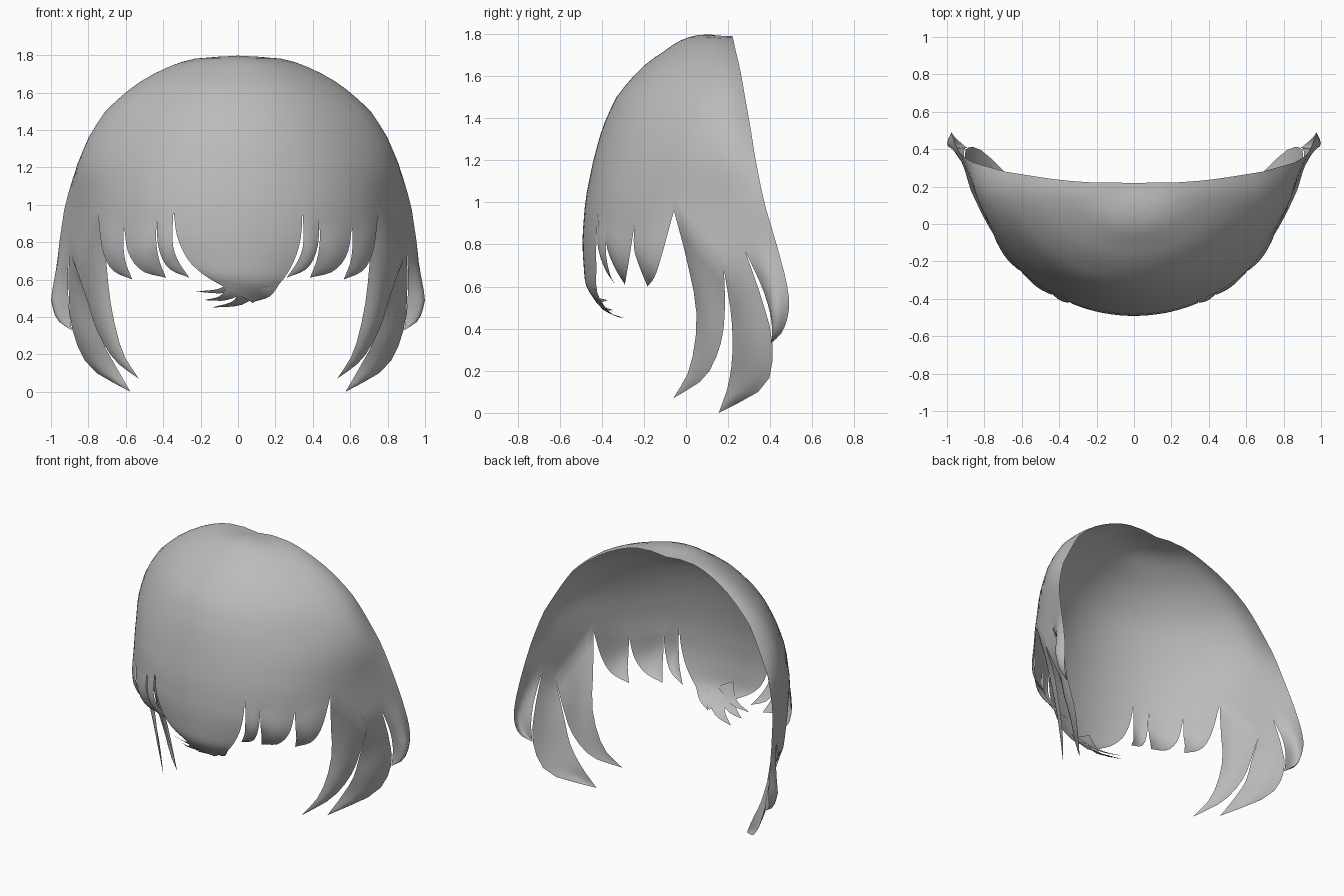
import bpy, bmesh, math
from mathutils import Vector

if "Cube" in bpy.data.objects:
    bpy.data.objects.remove(bpy.data.objects["Cube"])

# Dome profile: height, half width, front y, back y
PROFILE = [(1.797, 0, .1, .22), (1.78, .24, 0, .222), (1.72, .41, -.1, .235),
           (1.64, .55, -.21, .255), (1.5, .71, -.33, .28), (1.36, .8, -.395, .305),
           (1.2, .88, -.44, .33), (1.0, .925, -.48, .37), (.8, .955, -.49, .43),
           (.6, .99, -.46, .48), (.5, 1.0, -.41, .49), (.43, 1.0, -.30, .49)]
TOP = PROFILE[0][0]


def profile(z):
    q = math.sqrt(max(0, TOP - z))
    for a, b in zip(PROFILE, PROFILE[1:]):
        qa, qb = math.sqrt(TOP - a[0]), math.sqrt(TOP - b[0])
        if q <= qb:
            f = (q - qa) / (qb - qa)
            return [a[i] + (b[i] - a[i]) * f for i in (1, 2, 3)]
    return PROFILE[-1][1:]


def surf(t, z):
    """Point on the dome; t runs from -1 (left back edge) to 1 (right back edge)."""
    w, yf, yb = profile(z)
    a = abs(t)
    high = min(1, max(0, (z - 1) / .35))
    flare = -.045 * math.sin(math.pi * a ** 3)
    tuck = (.05 * math.sin(math.pi * a ** 4) - .03 * math.sin(math.pi * a) - .03 * a ** 6)
    x = w * (.9 * math.sin(a * math.pi / 2) + .1 * a + flare * (1 - high) + tuck * high)
    return Vector((math.copysign(x, t), yb - (yb - yf) * math.cos(a * math.pi / 2), z))


def t_at_x(x, z):
    lo, hi = 0, 1
    for _ in range(30):
        m = (lo + hi) / 2
        lo, hi = (m, hi) if surf(m, z).x < abs(x) else (lo, m)
    return math.copysign(lo, x)


def t_at_y(y, z):
    _, yf, yb = profile(z)
    return math.acos((yb - y) / (yb - yf)) * 2 / math.pi


def on_dome(pts, tuck=0):
    """Points on the dome at (x, z); the last ones are tucked inwards."""
    n = len(pts) - 1
    return [surf(t_at_x(x, z), z) + Vector((0, tuck * (i / n) ** 1.5, 0))
            for i, (x, z) in enumerate(pts)]


def spline(pts, s):
    """Smooth curve through the points at s in 0..1."""
    n = len(pts) - 1
    i = min(int(s * n), n - 1)
    f = s * n - i
    p1, p2 = pts[i], pts[i + 1]
    p0 = pts[i - 1] if i else 2 * p1 - p2
    p3 = pts[i + 2] if i + 2 <= n else 2 * p2 - p1
    return .5 * (2 * p1 + (p2 - p0) * f + (2 * p0 - 5 * p1 + 4 * p2 - p3) * f * f
                 + (3 * p1 - p0 - 3 * p2 + p3) * f ** 3)


def grid(bm, rows):
    vs = [[bm.verts.new(p) for p in r] for r in rows]
    for a, b in zip(vs, vs[1:]):
        for i in range(len(a) - 1):
            bm.faces.new((a[i], b[i], b[i + 1], a[i + 1]))


def lock(bm, top, left, right, n=10, puff=Vector()):
    """Tapering lock hanging from a row of points, between two edge curves."""
    m = len(top) - 1
    left, right = [top[0]] + left, [top[-1]] + right
    width = (top[-1] - top[0]).length
    bulge = [p - top[0].lerp(top[-1], i / m) for i, p in enumerate(top)]
    rows = []
    for j in range(n + 1):
        a, b = spline(left, j / n), spline(right, j / n)
        k = min(1, (b - a).length / width)
        grow = k * min(1, 2 * j / n)
        rows.append([a.lerp(b, i / m) + bulge[i] * k
                     + puff * (grow * math.sin(math.pi * i / m)) for i in range(m + 1)])
    grid(bm, rows)


def finish(bm, name):
    bmesh.ops.remove_doubles(bm, verts=bm.verts, dist=.0008)
    bmesh.ops.recalc_face_normals(bm, faces=bm.faces)
    # Open shell: make the front centre face outwards
    front = min(bm.faces, key=lambda f: f.calc_center_median().y)
    if front.normal.y > 0:
        bmesh.ops.reverse_faces(bm, faces=bm.faces)
    me = bpy.data.meshes.new(name)
    bm.to_mesh(me)
    bm.free()
    me.materials.append(grey)
    ob = bpy.data.objects.new(name, me)
    bpy.context.collection.objects.link(ob)
    bpy.context.view_layer.objects.active = ob
    ob.select_set(True)
    bpy.ops.object.shade_smooth_by_angle(angle=math.radians(60))
    ob.select_set(False)


grey = bpy.data.materials.new("hair_grey")
grey.diffuse_color = (.5, .5, .5, 1)
grey.use_nodes = True
grey.node_tree.nodes["Principled BSDF"].inputs["Base Color"].default_value = grey.diffuse_color

# Notches along the hem, from the middle to the back edge
notches = [(t_at_x(x, z), z) for x, z in [(.345, .97), (.435, .93), (.61, .89), (.75, .96)]]
notches += [(t_at_y(.18, .68), .68), (t_at_y(.28, .77), .77), (1, .8)]
hem = [(-t, z) for t, z in reversed(notches)] + notches


def span(i, n):
    """Hem points between notch i and the next one."""
    (ta, za), (tb, zb) = hem[i], hem[i + 1]
    return [(ta + (tb - ta) * k / n, za + (zb - za) * k / n) for k in range(n + 1)]


spans = [span(i, 16 if i == 6 else 6) for i in range(13)]
tops = [[surf(t, z) for t, z in s] for s in spans]

# Dome
bm = bmesh.new()
columns = [p for s in spans for p in s[:-1]] + [hem[-1]]
ROWS = 18
rows = [[surf(t, z + (TOP - z) * math.sin(k / ROWS * math.pi / 2)) for t, z in columns]
        for k in range(ROWS, -1, -1)]
# Shallow dip where the parting meets the back rim
for p in (p for r in rows for p in r):
    p.z -= .02 * math.exp(-(p.x / .09) ** 2) * min(1, max(0, (p.y - .12) / .1))
grid(bm, rows)

# Fringe locks: inner and outer edges as (x, z)
fringe = [([(.35, .8), (.32, .70), (.26, .61)], [(.425, .77), (.37, .66), (.26, .61)]),
          ([(.437, .8), (.42, .7), (.385, .61)], [(.585, .74), (.51, .645), (.385, .61)]),
          ([(.612, .78), (.60, .69), (.565, .6)], [(.725, .76), (.67, .65), (.565, .6)])]
# Side locks: front and rear edges as (x, y, z)
side = [([(.71, .0, .74), (.68, .05, .47), (.62, .02, .22), (.53, -.06, .07)],
         [(.81, .185, .5), (.755, .165, .33), (.66, .09, .17), (.53, -.06, .07)]),
        ([(.785, .215, .46), (.73, .22, .28), (.65, .2, .13), (.575, .155, 0)],
         [(.905, .36, .54), (.885, .41, .33), (.79, .375, .13), (.575, .155, 0)]),
        ([(.91, .36, .6), (.905, .40, .47), (.895, .41, .38), (.89, .405, .33)],
         [(.972, .475, .63), (.975, .49, .5), (.955, .46, .39), (.89, .405, .33)])]
locks = [(on_dome(a, .09), on_dome(b, .09), .015) for a, b in fringe]
locks += [([Vector(p) for p in a], [Vector(p) for p in b], f)
          for (a, b), f in zip(side, (.04, .025, .085))]


def flip(pts):
    return [Vector((-p.x, p.y, p.z)) for p in pts]


for i, (inner, outer, f) in enumerate(locks):
    nx, ny = (.55, -.83) if i < 3 else (.88, -.47)
    lock(bm, tops[7 + i], inner, outer, 10, Vector((nx, ny, 0)) * f)
    lock(bm, tops[5 - i], flip(outer), flip(inner), 10, Vector((-nx, ny, 0)) * f)

# Broad central lock swept to one side
lock(bm, tops[6], on_dome([(-.325, .83), (-.27, .71), (-.19, .63), (-.1, .575)]),
     on_dome([(.335, .82), (.295, .69), (.215, .57), (.08, .475)]), 12)
finish(bm, "hair_shell")

# Wisps at the tip of the central lock: root, edge mid points, tip as (x, z)
wisps = [((-.03, .66), (.08, .60), (-.08, .56), (-.06, .53), (-.225, .535)),
         ((-.06, .56), (.06, .54), (-.10, .51), (-.06, .49), (-.185, .49)),
         ((.0, .58), (.13, .54), (-.02, .49), (.02, .465), (-.14, .45)),
         ((.12, .6), (.23, .59), (.12, .53), (.17, .51), (.07, .478))]
bm = bmesh.new()
for a, b, ma, mb, tip in wisps:
    root = on_dome([(a[0] + (b[0] - a[0]) * k / 4, a[1] + (b[1] - a[1]) * k / 4)
                    for k in range(5)])
    pma, pmb, pt = on_dome([ma, mb, tip], .03)
    root = [p + Vector((0, -.004, 0)) for p in root]
    lock(bm, root, [pma, pt], [pmb, pt], 8)
finish(bm, "fringe_wisps")
